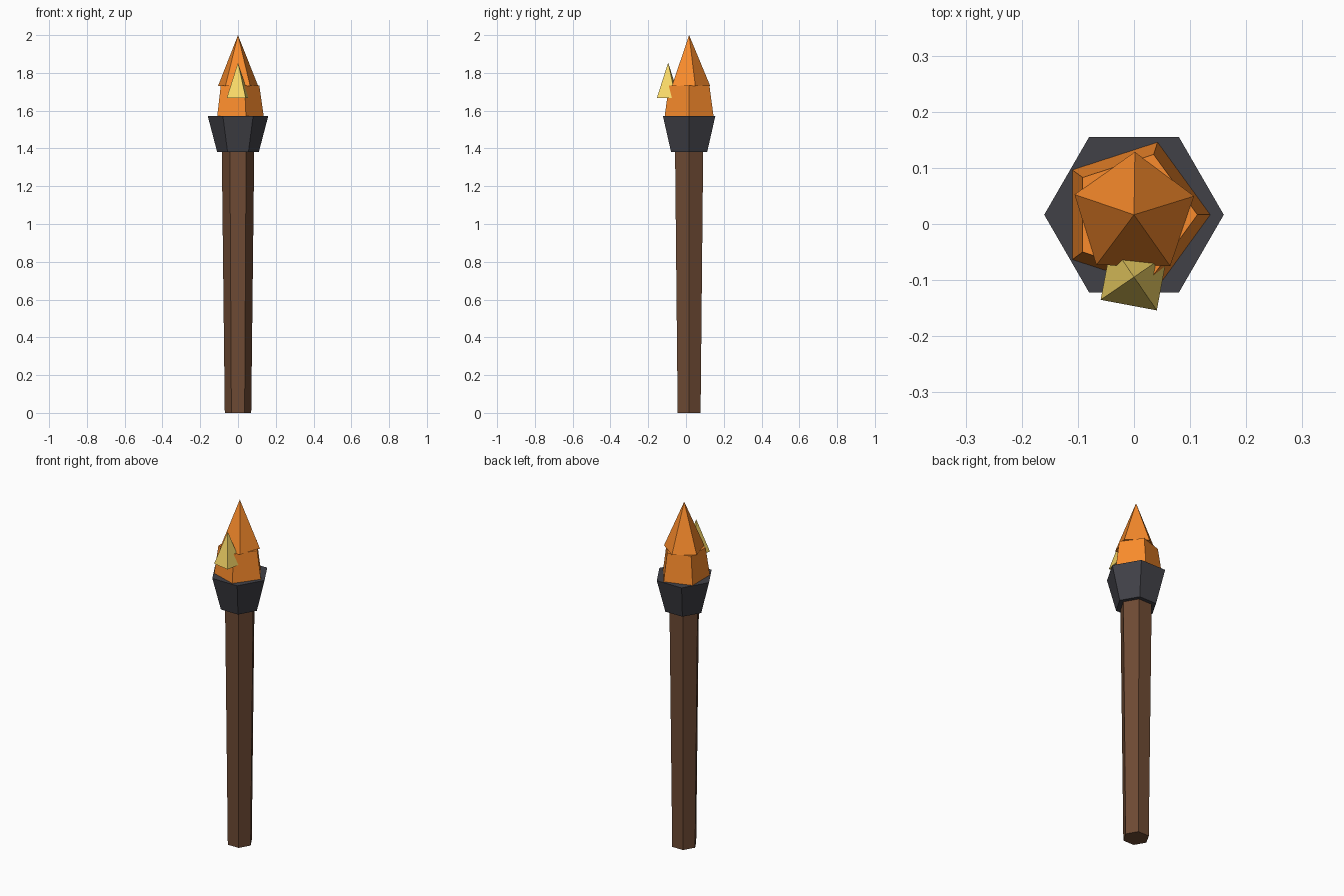
import bpy
from math import cos, sin, tau

if "Cube" in bpy.data.objects:
    bpy.data.objects.remove(bpy.data.objects["Cube"])

CY = 0.0165  # y of the torch axis


def material(name, rgb):
    m = bpy.data.materials.new(name)
    m.diffuse_color = (*rgb, 1)
    m.use_nodes = True
    m.node_tree.nodes["Principled BSDF"].inputs["Base Color"].default_value = m.diffuse_color
    return m


def prism(name, mat, sides, r0, z0, r1, z1, turn=0.0, y=CY):
    """Flat-faced frustum, or a pyramid when r1 is 0, closed at both ends."""
    def ring(r, z):
        return [(r * cos(turn + tau * i / sides), y + r * sin(turn + tau * i / sides), z)
                for i in range(sides)]
    n = sides
    verts = ring(r0, z0)
    faces = [tuple(reversed(range(n)))]
    if r1:
        verts += ring(r1, z1)
        faces += [(i, (i + 1) % n, n + (i + 1) % n, n + i) for i in range(n)]
        faces.append(tuple(range(n, 2 * n)))
    else:
        verts.append((0, y, z1))
        faces += [(i, (i + 1) % n, n) for i in range(n)]
    mesh = bpy.data.meshes.new(name)
    mesh.from_pydata(verts, [], faces)
    mesh.materials.append(mat)
    obj = bpy.data.objects.new(name, mesh)
    bpy.context.collection.objects.link(obj)
    return obj


wood = material("wood", (0.156, 0.069, 0.034))
iron = material("iron", (0.053, 0.053, 0.064))
orange = material("orange_flame", (0.95, 0.26, 0.025))
yellow = material("yellow_flame", (0.95, 0.70, 0.14))

# Tapered hexagonal handle and flared holder
prism("handle", wood, 6, 0.07, 0.0, 0.086, 1.40)
prism("holder", iron, 6, 0.11, 1.38, 0.16, 1.571)

# Flame: five-sided body, twisted tip, small four-sided tongue at the front
prism("flame_body", orange, 5, 0.136, 1.57, 0.113, 1.732)
prism("flame_tip", orange, 5, 0.112, 1.73, 0.0, 2.0, turn=0.3)
prism("flame_tongue", yellow, 4, 0.072, 1.668, 0.0, 1.855, turn=0.6, y=-0.0945)
